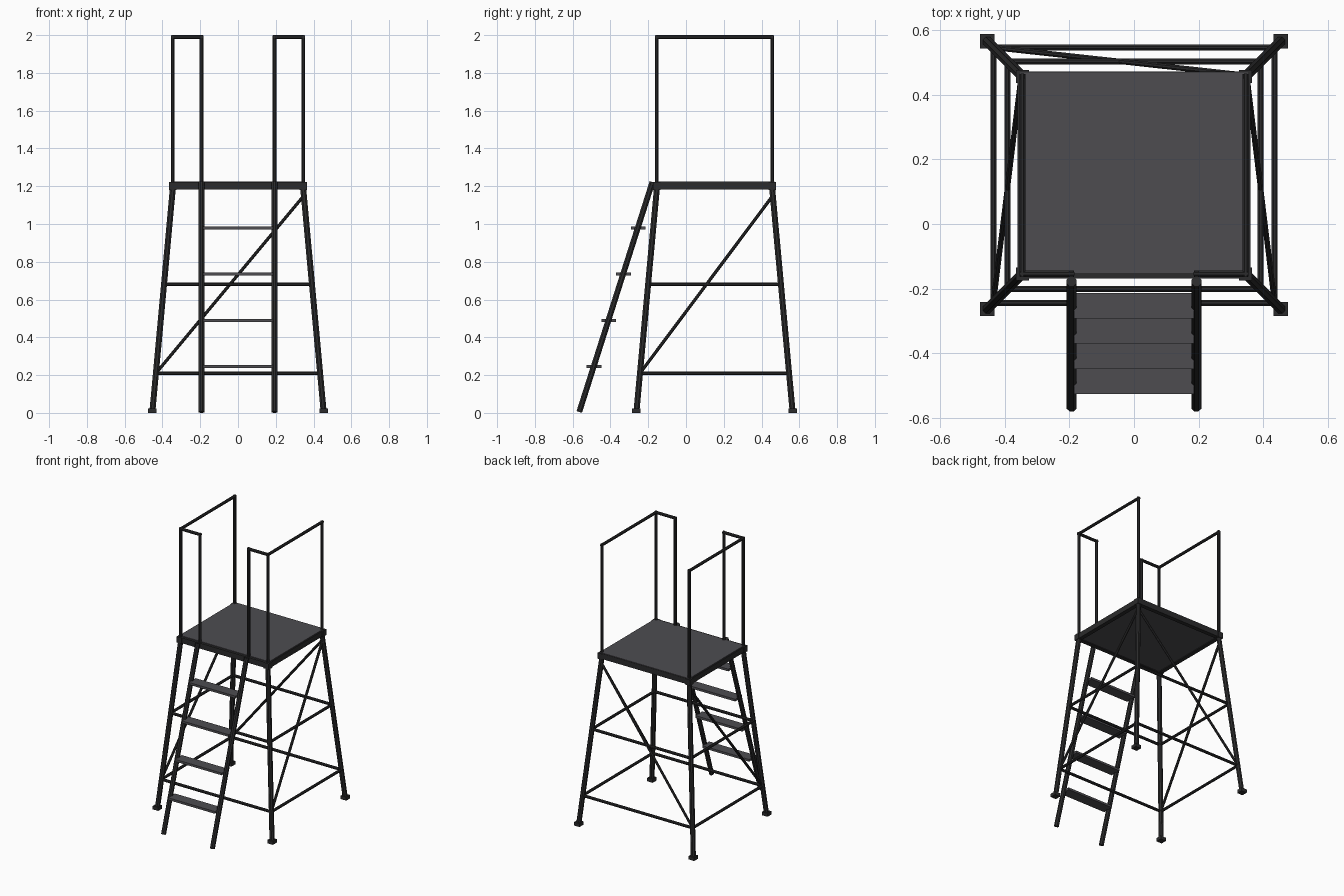
import bpy, bmesh, math
from mathutils import Vector, Matrix

if "Cube" in bpy.data.objects:
    bpy.data.objects.remove(bpy.data.objects["Cube"])


def material(name, rgb):
    m = bpy.data.materials.new(name)
    m.diffuse_color = (*rgb, 1)
    m.use_nodes = True
    m.node_tree.nodes["Principled BSDF"].inputs["Base Color"].default_value = m.diffuse_color
    return m


STEEL = material("dark steel", (0.024, 0.024, 0.025))
PLATE = material("grey tread plate", (0.075, 0.073, 0.081))


def finish(name, bm, mat):
    me = bpy.data.meshes.new(name)
    bm.to_mesh(me)
    bm.free()
    me.materials.append(mat)
    ob = bpy.data.objects.new(name, me)
    bpy.context.collection.objects.link(ob)
    return ob


def tube(name, a, b, r, sides=8):
    a, b = Vector(a), Vector(b)
    d = b - a
    bm = bmesh.new()
    m = Matrix.Translation((a + b) / 2) @ d.to_track_quat('Z', 'Y').to_matrix().to_4x4()
    m = m @ Matrix.Rotation(math.pi / sides, 4, 'Z')
    bmesh.ops.create_cone(bm, cap_ends=True, segments=sides, radius1=r, radius2=r,
                          depth=d.length, matrix=m)
    return finish(name, bm, STEEL)


def box(name, lo, hi, mat):
    lo, hi = Vector(lo), Vector(hi)
    bm = bmesh.new()
    m = Matrix.Translation((lo + hi) / 2) @ Matrix.Diagonal((*(hi - lo), 1))
    bmesh.ops.create_cube(bm, size=1, matrix=m)
    return finish(name, bm, mat)


CY = 0.151                    # middle of the platform in y
TOP, BOT = 1.19, 0.01         # leg ends
HX, HY = 0.345, 0.305         # half spans at the leg tops
SPLAY = 0.108


def leg_point(sx, sy, z):
    s = SPLAY * (TOP - z) / (TOP - BOT)
    return Vector((sx * (HX + s), CY + sy * (HY + s), z))


CORNERS = [(-1, -1), (1, -1), (1, 1), (-1, 1)]

# splayed legs, feet and corner blocks
for sx, sy in CORNERS:
    tube("leg", leg_point(sx, sy, BOT), leg_point(sx, sy, TOP), 0.017)
    f = leg_point(sx, sy, 0)
    box("foot", (f.x - 0.022, f.y - 0.022, 0), (f.x + 0.022, f.y + 0.022, 0.024), STEEL)
    c = leg_point(sx, sy, TOP)
    box("corner_block", (c.x - 0.02, c.y - 0.02, 1.18), (c.x + 0.02, c.y + 0.02, 1.222), STEEL)

# horizontal braces on all four sides
for z in (0.21, 0.68):
    for i in range(4):
        tube("brace", leg_point(*CORNERS[i], z), leg_point(*CORNERS[(i + 1) % 4], z), 0.01)

# diagonal braces on the sides and back
for sx in (-1, 1):
    tube("side_diagonal", leg_point(sx, -1, 0.21), leg_point(sx, 1, 1.15), 0.009)
tube("back_diagonal", leg_point(-1, 1, 0.21), leg_point(1, 1, 1.15), 0.009)

# platform frame and deck plate
y0, y1 = CY - HY, CY + HY
for sx in (-1, 1):
    box("side_frame", (sx * HX - 0.015, y0, 1.183), (sx * HX + 0.015, y1, 1.222), STEEL)
for y in (y0, y1):
    box("end_frame", (-HX, y - 0.015, 1.183), (HX, y + 0.015, 1.222), STEEL)
box("deck", (-HX - 0.008, y0 + 0.002, 1.188), (HX + 0.008, y1 + 0.013, 1.226), PLATE)

# hand rails
RZ, RR, GX = 1.99, 0.0105, 0.193
for sx in (-1, 1):
    for x, y in ((HX, y0), (HX, y1), (GX, y0)):
        tube("rail_post", (sx * x, y, 1.2), (sx * x, y, RZ + 0.008), RR)
    tube("side_rail", (sx * HX, y0 - 0.008, RZ), (sx * HX, y1 + 0.008, RZ), RR)
    tube("front_rail", (sx * (GX - 0.008), y0, RZ), (sx * (HX + 0.008), y0, RZ), RR)

# ladder stringers and treads
for sx in (-1, 1):
    tube("ladder_stringer", (sx * GX, -0.565, 0.005), (sx * GX, -0.178, 1.222), 0.0165)
for i in range(4):
    z, y = 0.245 * (i + 1), -0.487 + 0.078 * i
    box("ladder_step", (-0.185, y - 0.039, z - 0.008), (0.185, y + 0.039, z + 0.008), PLATE)
